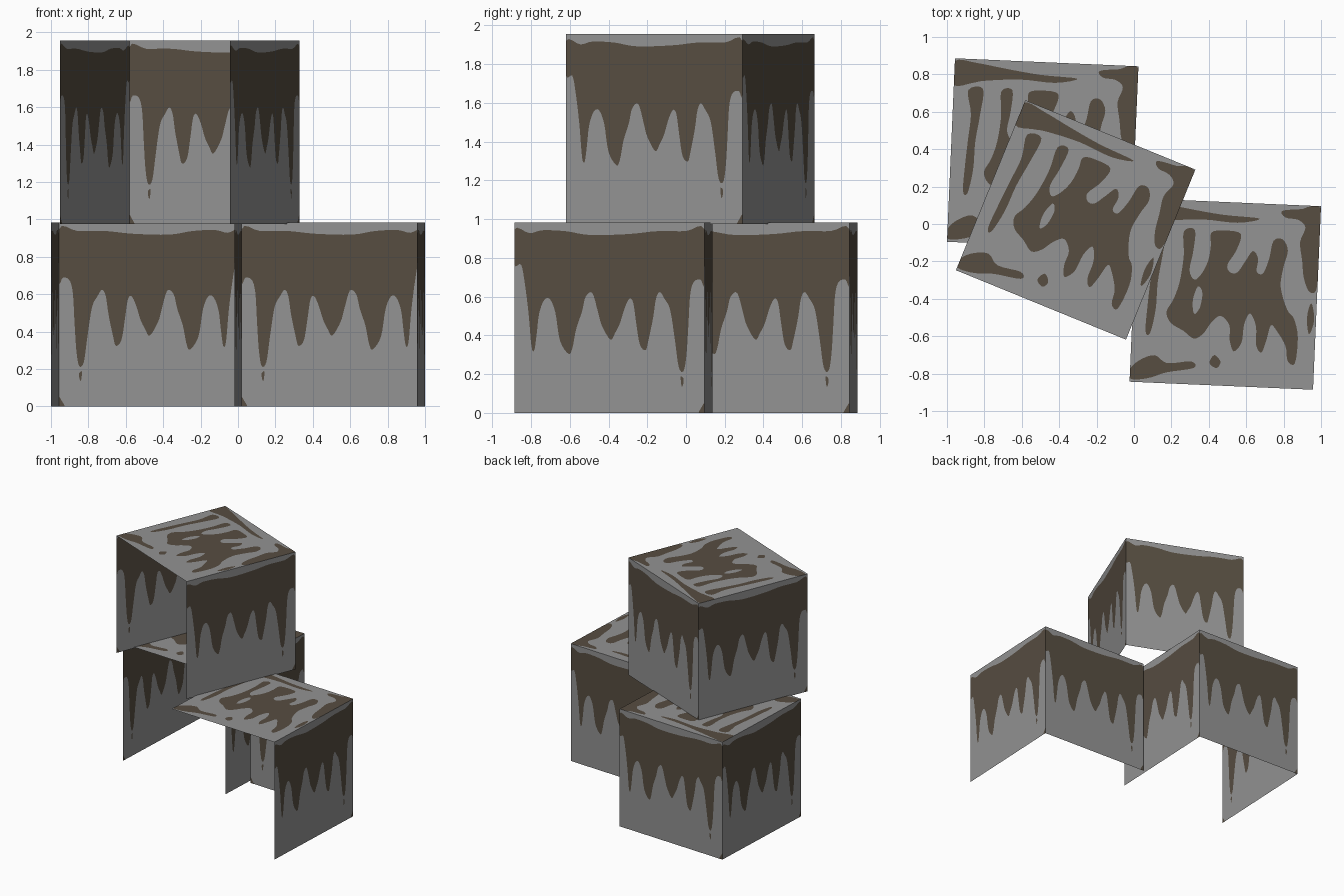
import bpy, bmesh, math
from mathutils import Vector
from mathutils.geometry import delaunay_2d_cdt

if "Cube" in bpy.data.objects:
    bpy.data.objects.remove(bpy.data.objects["Cube"])

S = 0.982          # box edge length
H = S / 2

def material(name, rgb):
    m = bpy.data.materials.new(name)
    m.diffuse_color = (*rgb, 1.0)
    m.use_nodes = True
    m.node_tree.nodes["Principled BSDF"].inputs["Base Color"].default_value = m.diffuse_color
    return m

GREY = material("worn_grey", (0.292, 0.292, 0.292))
BROWN = material("dripping_brown", (0.095, 0.075, 0.053))

# Stain outlines on a unit panel (u right, v up, seen from outside)
SIDE_BAND = [(0, .78), (.035, .78), (.055, .68), (.075, .52), (.09, .35), (.105, .33),
             (.118, .42), (.13, .52), (.155, .59), (.185, .60), (.215, .53), (.24, .38),
             (.285, .31), (.305, .34), (.325, .44), (.355, .53), (.375, .61), (.41, .63),
             (.44, .53), (.46, .46), (.505, .385), (.53, .42), (.555, .47), (.58, .55),
             (.605, .60), (.625, .58), (.64, .48), (.66, .36), (.69, .33), (.705, .38),
             (.73, .50), (.745, .60), (.765, .635), (.79, .60), (.82, .54), (.845, .38),
             (.865, .24), (.89, .22), (.905, .30), (.915, .45), (.925, .62), (.945, .69),
             (.98, .70), (1, .68), (1, .965), (.90, .955), (.75, .955), (.60, .94),
             (.40, .935), (.27, .955), (.15, .96), (.08, .945), (0, .965)]
SIDE_DROP = [(.875, .19), (.89, .18), (.888, .15), (.88, .14)]
SIDE_FLECK = [(.97, 0), (.985, .03), (1, .05), (1, 0)]

TOP_BODY = [(.26, .83), (.32, .84), (.315, .72), (.30, .62), (.33, .57), (.37, .61),
            (.40, .68), (.41, .76), (.41, .83), (.48, .845), (.57, .83), (.55, .74),
            (.505, .66), (.52, .62), (.56, .62), (.60, .68), (.64, .74), (.67, .70),
            (.665, .63), (.70, .62), (.73, .70), (.75, .80), (.80, .81), (.83, .75),
            (.81, .66), (.80, .55), (.84, .43), (.88, .38), (.905, .28), (.895, .14),
            (.855, .15), (.84, .23), (.79, .31), (.755, .34), (.735, .26), (.71, .19),
            (.68, .23), (.675, .33), (.64, .40), (.61, .34), (.60, .24), (.56, .19),
            (.535, .25), (.53, .33), (.48, .38), (.43, .34), (.39, .28), (.34, .25),
            (.28, .29), (.21, .33), (.185, .39), (.22, .46), (.25, .56), (.265, .70)]
TOP_HOLE = [(.335, .385), (.365, .42), (.375, .50), (.35, .535), (.325, .46)]
TOP_BACK_STREAK = [(0, .985), (.12, .98), (.28, .955), (.47, .93), (.67, .918), (.55, .89),
                   (.36, .90), (.17, .885), (.10, .87), (0, .855)]
TOP_LEFT_STREAK = [(.08, .83), (.16, .84), (.15, .70), (.13, .55), (.125, .40), (.10, .27),
                   (.075, .28), (.08, .42), (.09, .56), (.10, .70)]
TOP_RIGHT_PATCH = [(.79, .965), (.90, .98), (1, .99), (1, .58), (.96, .53), (.925, .60),
                   (.91, .70), (.895, .80), (.92, .88), (.88, .92), (.81, .93)]
TOP_RIGHT_FLECK = [(.97, .47), (.99, .38), (.965, .30), (.95, .39)]
TOP_DROP = [(.455, .165), (.49, .13), (.47, .095), (.43, .12)]
TOP_CORNER = [(0, .02), (0, .07), (.05, .12), (.13, .15), (.20, .11), (.33, .125),
              (.345, .09), (.20, .06), (.12, .03), (.05, .015)]

def smooth_ring(pts, steps=4):
    """Closed Catmull-Rom curve kept inside the unit square."""
    out, n = [], len(pts)
    for i in range(n):
        a, b, c, d = (Vector(pts[(i + k) % n]) for k in (-1, 0, 1, 2))
        for s in range(steps):
            t = s / steps
            p = 0.5 * (2 * b + (c - a) * t + (2 * a - 5 * b + 4 * c - d) * t * t
                       + (3 * b - a - 3 * c + d) * t ** 3)
            out.append(Vector((min(1, max(0, p.x)), min(1, max(0, p.y)))))
    return out

def inside(p, rings):
    """Even-odd test, so a ring inside another makes a hole."""
    odd = False
    for r in rings:
        for a, b in zip(r, r[1:] + r[:1]):
            if (a.y > p.y) != (b.y > p.y):
                if p.x < a.x + (p.y - a.y) * (b.x - a.x) / (b.y - a.y):
                    odd = not odd
    return odd

def cut_panel(outlines):
    """Unit square cut along the stain outlines: points, triangles, material indices."""
    rings = [smooth_ring(o) for o in outlines]
    square = [Vector(c) for c in ((0, 0), (1, 0), (1, 1), (0, 1))]
    pts, edges = [], []
    for r in [square] + rings:
        k, n = len(pts), len(r)
        pts += r
        edges += [(k + i, k + (i + 1) % n) for i in range(n)]
    vs, _, tris, *_ = delaunay_2d_cdt(pts, edges, [], 0, 1e-5)
    mats = [int(inside(sum((vs[i] for i in t), Vector((0, 0))) / 3, rings)) for t in tris]
    return vs, tris, mats

SIDE = cut_panel([SIDE_BAND, SIDE_DROP, SIDE_FLECK])
TOP = cut_panel([TOP_BODY, TOP_HOLE, TOP_BACK_STREAK, TOP_LEFT_STREAK, TOP_RIGHT_PATCH,
                 TOP_RIGHT_FLECK, TOP_DROP, TOP_CORNER])

# Where each panel sits on a box: pattern and mapping from (u, v)
PANELS = {
    "top": (TOP, lambda u, v: (S * u - H, S * v - H, S)),
    "right": (SIDE, lambda u, v: (H, S * u - H, S * v)),
    "back": (SIDE, lambda u, v: (H - S * u, H, S * v)),
    "left": (SIDE, lambda u, v: (-H, H - S * u, S * v)),
}

def open_box(name, loc, angle, panels):
    bm = bmesh.new()
    for key in panels:
        (pts, tris, mats), place = PANELS[key]
        verts = [bm.verts.new(place(p.x, p.y)) for p in pts]
        for t, m in zip(tris, mats):
            bm.faces.new([verts[i] for i in t]).material_index = m
    me = bpy.data.meshes.new(name)
    bm.to_mesh(me)
    bm.free()
    me.materials.append(GREY)
    me.materials.append(BROWN)
    ob = bpy.data.objects.new(name, me)
    ob.location = loc
    ob.rotation_euler.z = math.radians(angle)
    bpy.context.collection.objects.link(ob)

# Two boxes on the ground and one on top, all without front and bottom
open_box("lower_left_box", (-.488, .374, 0), -2.5, ("top", "right", "back", "left"))
open_box("lower_right_box", (.488, -.374, 0), -2.5, ("top", "right", "back"))
open_box("upper_box", (-.312, .022, .974), -22.2, ("top", "right", "back", "left"))
